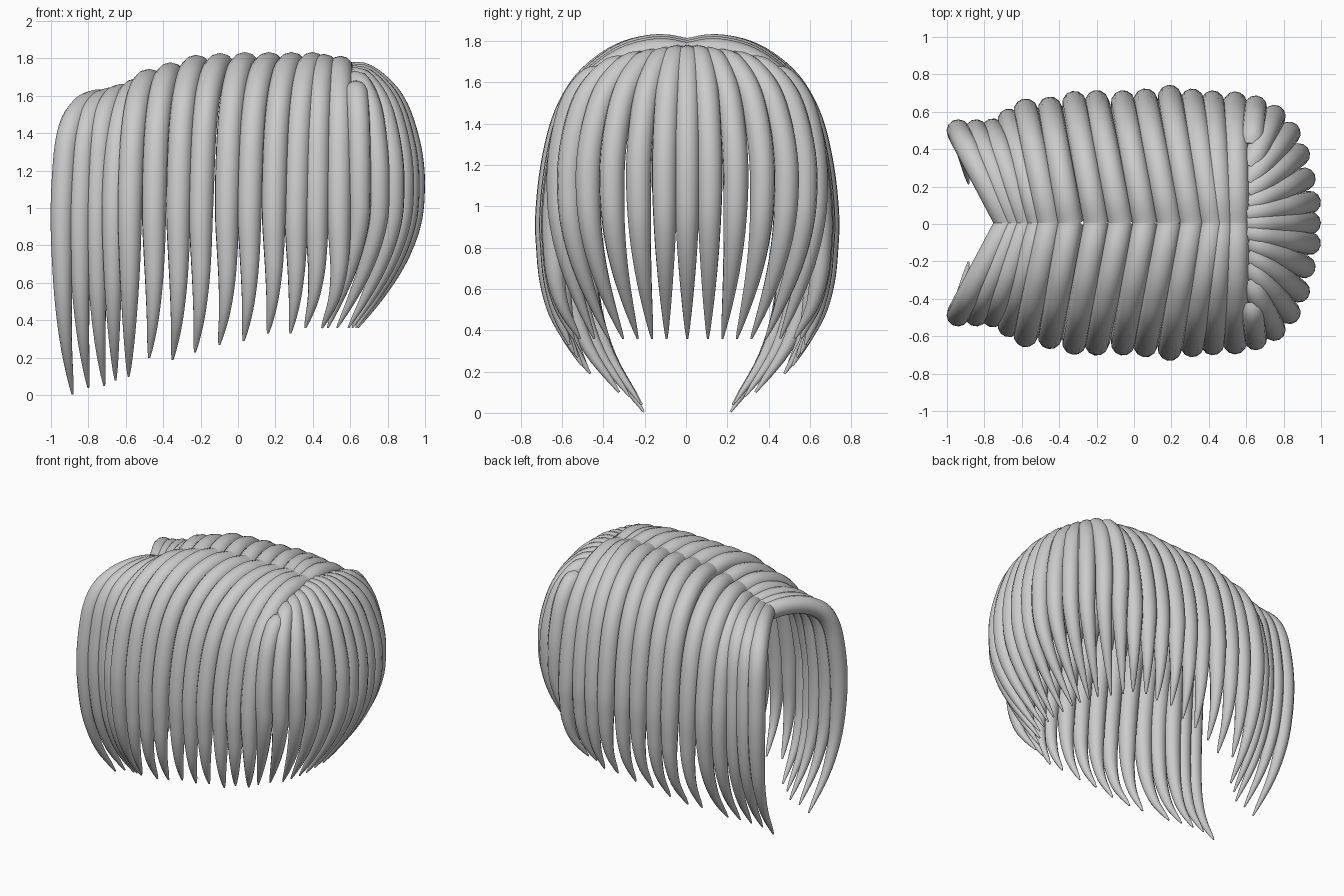
import bpy, bmesh, math
from mathutils import Vector

if "Cube" in bpy.data.objects:
    bpy.data.objects.remove(bpy.data.objects["Cube"], do_unlink=True)

GREY = (0.6, 0.6, 0.6, 1.0)
hair = bpy.data.materials.new("hair_grey")
hair.use_nodes = True
hair.diffuse_color = GREY
hair.node_tree.nodes["Principled BSDF"].inputs["Base Color"].default_value = GREY

SIDES, STEPS = 12, 4
MID_Z, MID_Y = 0.95, 0.006


def smooth_path(pts):
    """Catmull-Rom through the points."""
    pts = [2 * pts[0] - pts[1]] + pts + [2 * pts[-1] - pts[-2]]
    out = []
    for a, b, c, d in zip(pts, pts[1:], pts[2:], pts[3:]):
        for k in range(STEPS):
            t = k / STEPS
            out.append(0.5 * (2 * b + (c - a) * t + (2 * a - 5 * b + 4 * c - d) * t * t
                              + (3 * b - a - 3 * c + d) * t ** 3))
    return out + [pts[-2]]


def lock(name, pts, radius, taper):
    """Round tube that tapers to a point below the middle height."""
    path = smooth_path([Vector(p) for p in pts])
    tip_z = path[-1].z
    bm = bmesh.new()
    rings = []
    side = None
    for i, p in enumerate(path):
        tangent = (path[min(i + 1, len(path) - 1)] - path[max(i - 1, 0)]).normalized()
        if side is None:
            side = tangent.cross(Vector((0, 0, 1)))
        side = (side - tangent * side.dot(tangent)).normalized()
        up = tangent.cross(side)
        f = min(1, max(0, (p.z - tip_z) / (1.2 - tip_z)))
        r = radius * (0.08 + 0.92 * math.sin(f * math.pi / 2) ** taper)
        rings.append([bm.verts.new(p + r * (math.cos(a) * side + math.sin(a) * up))
                      for a in (2 * math.pi * k / SIDES for k in range(SIDES))])
    for lo, hi in zip(rings, rings[1:]):
        for k in range(SIDES):
            n = (k + 1) % SIDES
            bm.faces.new((lo[k], lo[n], hi[n], hi[k]))
    bm.faces.new(rings[0])
    bm.faces.new(rings[-1])
    bmesh.ops.recalc_face_normals(bm, faces=bm.faces)
    mesh = bpy.data.meshes.new(name)
    bm.to_mesh(mesh)
    bm.free()
    mesh.materials.append(hair)
    obj = bpy.data.objects.new(name, mesh)
    bpy.context.collection.objects.link(obj)
    bpy.ops.object.select_all(action="DESELECT")
    obj.select_set(True)
    bpy.context.view_layer.objects.active = obj
    bpy.ops.object.shade_smooth_by_angle(angle=math.radians(50))


# Outward fraction and height fraction, from the root to the widest point
FRONT_ARC = [(0, .975), (.2, 1), (.42, .985), (.62, .925), (.79, .81), (.9, .62), (.96, .34), (.995, 0)]
SIDE_ARC = [(0, .975), (.2, 1), (.42, .965), (.6, .88), (.75, .755), (.87, .56), (.945, .3), (.99, 0)]
BACK_ARC = [(0, 1), (.25, .985), (.55, .88), (.75, .75), (.9, .56), (.98, .38), (1, .2), (.975, 0)]
# Drop fraction and remaining outward fraction, down to the tip
FRONT_FALL = [(.25, .98), (.5, .86), (.75, .55), (1, 0)]
SIDE_FALL = [(.25, 1.03), (.5, .98), (.75, .68), (1, 0)]
BACK_FALL = [(.25, .87), (.5, .65), (.75, .35), (1, 0)]


def strand(name, root, out, tip, arc, fall, radius, taper, mirror):
    root, out, tip = Vector(root), Vector(out), Vector(tip)
    pts = []
    for u, h in arc:
        p = root.lerp(out, u)
        pts.append((p.x, p.y, MID_Z + h * (root.z - MID_Z)))
    last = Vector(pts[-1])
    for h, g in fall:
        p = tip.lerp(last, g)
        pts.append((p.x, p.y, last.z + h * (tip.z - last.z)))
    for sign, label in ((1, "right"), (-1, "left")) if mirror else ((1, "middle"),):
        lock(f"{name}_{label}", [(x, sign * y + MID_Y, z) for x, y, z in pts], radius, taper)


# Locks falling to both sides of the parting: root x, root z, out x, out y, tip x, tip y, tip z
SIDE_LOCKS = [
    (-.68, 1.57, -.942, .495, -.885, .21, .005), (-.63, 1.58, -.845, .495, -.80, .22, .04),
    (-.575, 1.60, -.755, .50, -.715, .23, .05), (-.51, 1.63, -.67, .555, -.655, .28, .08),
    (-.45, 1.675, -.58, .605, -.585, .33, .10), (-.34, 1.71, -.45, .615, -.475, .48, .20),
    (-.20, 1.75, -.32, .645, -.35, .47, .19), (-.07, 1.76, -.20, .65, -.23, .51, .23),
    (.06, 1.765, -.06, .65, -.10, .53, .27), (.19, 1.765, .06, .66, .03, .55, .29),
    (.31, 1.765, .19, .68, .16, .58, .33), (.42, 1.765, .31, .66, .28, .57, .33),
    (.47, 1.755, .42, .65, .36, .55, .36), (.55, 1.745, .54, .645, .45, .52, .36),
]
for i, (rx, rz, ox, oy, tx, ty, tz) in enumerate(SIDE_LOCKS):
    strand(f"side_lock_{i + 1}", (rx, 0, rz), (ox, oy, 0), (tx, ty, tz),
           FRONT_ARC if i < 3 else SIDE_ARC, FRONT_FALL if i < 5 else SIDE_FALL,
           0.064 if i < 4 else 0.069, 0.75, True)

# Locks fanning around the back: root x, y, z, out x, y, tip x, y
BACK_LOCKS = [
    (.60, 0, 1.72, .938, 0, .64, 0), (.60, .05, 1.72, .938, .11, .64, .10),
    (.61, .10, 1.71, .91, .235, .63, .17), (.61, .16, 1.70, .88, .365, .61, .24),
    (.61, .22, 1.69, .83, .48, .59, .31), (.62, .30, 1.67, .75, .57, .53, .38),
    (.63, .42, 1.62, .65, .62, .48, .45),
]
for i, (rx, ry, rz, ox, oy, tx, ty) in enumerate(BACK_LOCKS):
    strand(f"back_lock_{i + 1}", (rx, ry, rz), (ox, oy, 0), (tx, ty, .36),
           BACK_ARC, BACK_FALL, 0.062, 0.85, i > 0)
